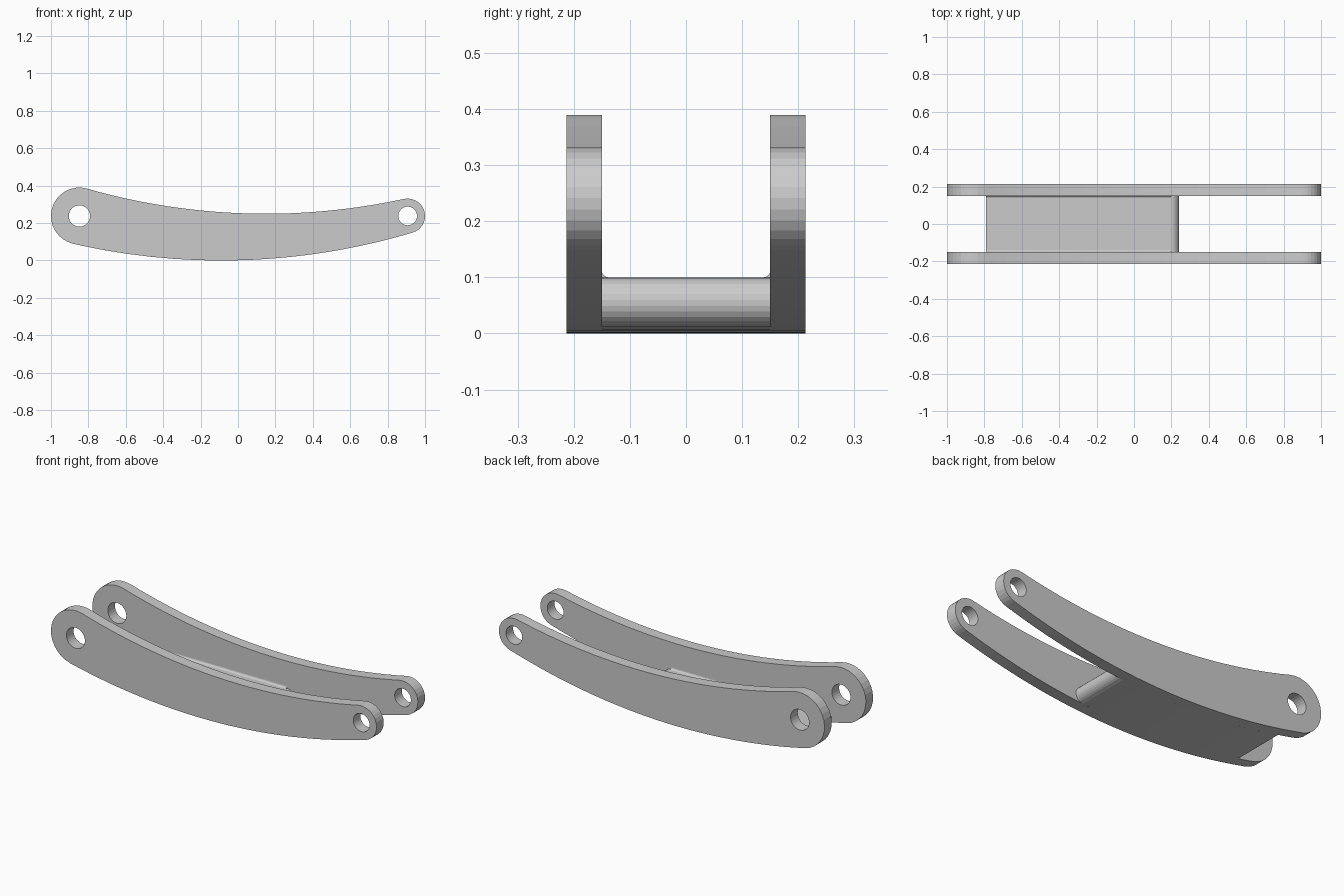
import bpy, bmesh
from math import atan2, pi, cos, sin

if "Cube" in bpy.data.objects:
    bpy.data.objects.remove(bpy.data.objects["Cube"])

# Key circles in the x-z plane: pin ends and the two long edge arcs
BIG, BIG_R, BIG_HOLE = (-0.848, 0.238), 0.152, 0.057
SMALL, SMALL_R, SMALL_HOLE = (0.907, 0.238), 0.093, 0.05
LOW, LOW_R = (-0.088, 3.57), 3.57
TOP, TOP_R = (0.149, 3.73), 3.48
INNER, OUTER = 0.15, 0.213


def arc(c, r, a, b, n):
    """Points along an arc, n segments, both ends included."""
    return [(c[0] + r * cos(a + (b - a) * i / n),
             c[1] + r * sin(a + (b - a) * i / n)) for i in range(n + 1)]


def angle(p, q):
    return atan2(q[1] - p[1], q[0] - p[0])


def extrude_profile(name, loops, y0, y1):
    """Fill x-z loops (extra loops are holes) and extrude from y0 to y1."""
    bm = bmesh.new()
    edges = []
    for loop in loops:
        vs = [bm.verts.new((x, y0, z)) for x, z in loop]
        edges += [bm.edges.new((v, vs[i - 1])) for i, v in enumerate(vs)]
    bmesh.ops.triangle_fill(bm, use_beauty=True, use_dissolve=False, edges=edges)
    ext = bmesh.ops.extrude_face_region(bm, geom=bm.faces[:], use_keep_orig=True)
    for v in ext["geom"]:
        if isinstance(v, bmesh.types.BMVert):
            v.co.y = y1
    bmesh.ops.recalc_face_normals(bm, faces=bm.faces[:])
    me = bpy.data.meshes.new(name)
    bm.to_mesh(me)
    bm.free()
    ob = bpy.data.objects.new(name, me)
    bpy.context.collection.objects.link(ob)
    return ob


# Side plates: four tangent arcs with two pin holes
s_bot, s_top = angle(LOW, SMALL), angle(SMALL, TOP)
b_bot, b_top = angle(LOW, BIG), angle(BIG, TOP)
outline = (arc(LOW, LOW_R, b_bot, s_bot, 28)[:-1]
           + arc(SMALL, SMALL_R, s_bot, s_top, 14)[:-1]
           + arc(TOP, TOP_R, s_top - pi, b_top - pi, 28)[:-1]
           + arc(BIG, BIG_R, b_top, b_bot + 2 * pi, 16)[:-1])
holes = [arc(BIG, BIG_HOLE, 0, 2 * pi, 28)[:-1],
         arc(SMALL, SMALL_HOLE, 0, 2 * pi, 28)[:-1]]
for side, s in (("front", -1), ("back", 1)):
    extrude_profile(side + "_side_plate", [outline] + holes, s * INNER, s * OUTER)

# Cross web: curved underside, flat top at z = 0.1, full-round right end
x_left, z_top, r_end = -0.79, 0.1, 0.0435
x_round = 0.24 - r_end


def low_angle(x):
    return -pi / 2 + (x - LOW[0]) / LOW_R


web = (arc(LOW, LOW_R, low_angle(x_left + 0.005), low_angle(x_round), 18)
       + arc((x_round, z_top - r_end), r_end, -pi / 2 + 0.15, pi / 2, 12)
       + [(x_left, z_top)])
extrude_profile("cross_web", [web], -INNER, INNER)

# Small fillets where the web top meets each plate
r = 0.012
for side, s in (("front", -1), ("back", 1)):
    section = [(INNER, z_top)] + arc((INNER - r, z_top + r), r, -pi / 2, 0, 5)
    bm = bmesh.new()
    face = bm.faces.new([bm.verts.new((x_left, s * y, z)) for y, z in section])
    ext = bmesh.ops.extrude_face_region(bm, geom=[face], use_keep_orig=True)
    for v in ext["geom"]:
        if isinstance(v, bmesh.types.BMVert):
            v.co.x = x_round
    bmesh.ops.recalc_face_normals(bm, faces=bm.faces[:])
    me = bpy.data.meshes.new(side + "_web_fillet")
    bm.to_mesh(me)
    bm.free()
    bpy.context.collection.objects.link(
        bpy.data.objects.new(side + "_web_fillet", me))
